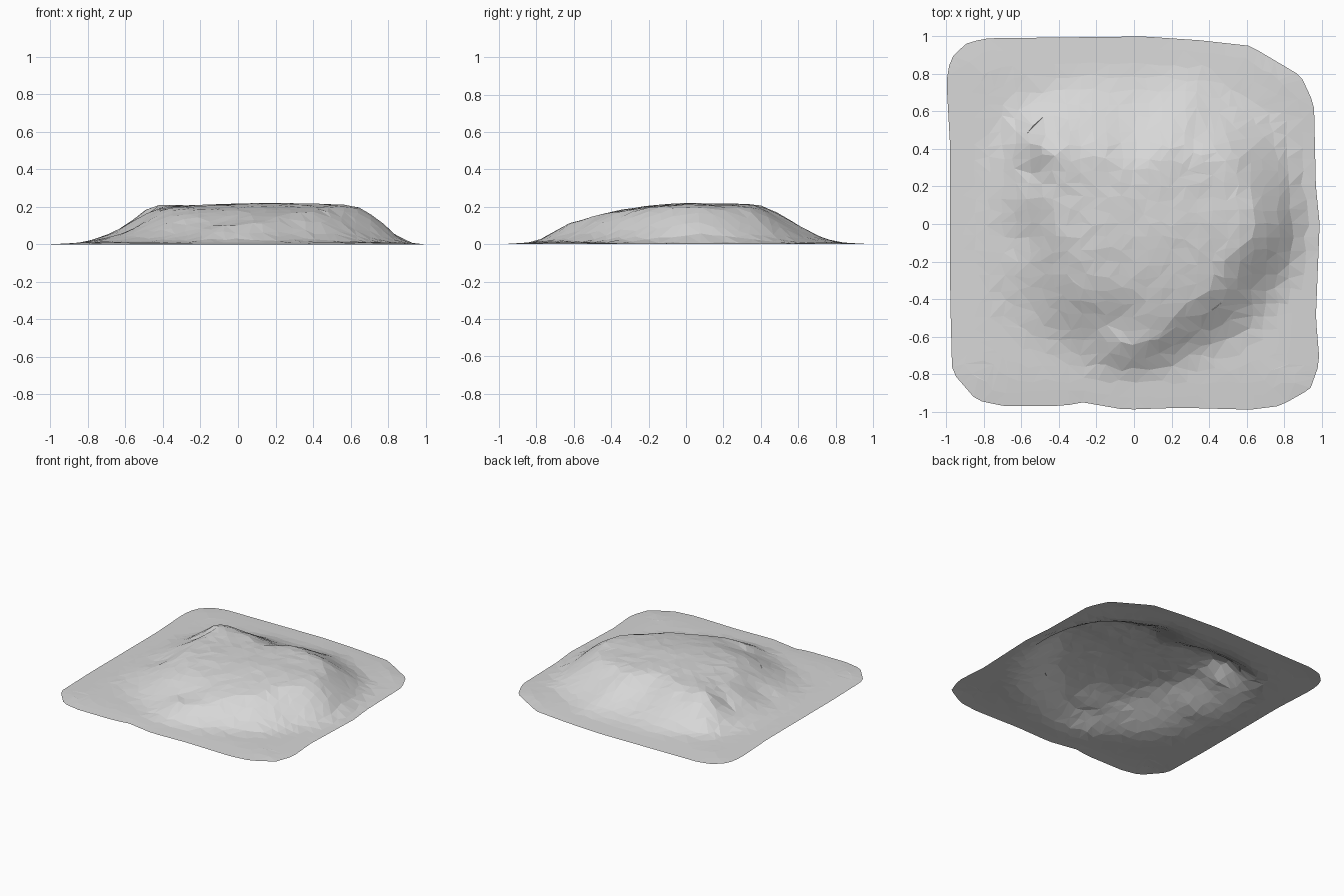
import bpy, bmesh, math, random
from mathutils import Vector
from mathutils.geometry import intersect_line_line_2d

cube = bpy.data.objects.get("Cube")
if cube:
    bpy.data.objects.remove(cube)
random.seed(4)

# Irregular outer edge of the ground sheet
OUTLINE = [Vector(p) for p in (
    (-1, .76), (-.98, .88), (-.9, .96), (-.8, .99), (.05, 1), (.35, .98), (.62, .95),
    (.89, .79), (.96, .64), (.97, .2), (.99, 0), (.97, -.5), (.99, -.74), (.94, -.88),
    (.78, -.97), (.62, -.99), (.25, -.98), (-.05, -.99), (-.28, -.95), (-.37, -.97),
    (-.7, -.97), (-.84, -.94), (-.97, -.79), (-.98, -.4), (-.98, .4))]

# Mound radii every 30 degrees from +x: start of the slope, and its foot
CREST = (.6, .55, .4, .22, .38, .42, .35, .3, .4, .63, .5, .5)
FOOT = (.98, .98, .93, .85, .9, .92, .88, .9, .87, .86, .85, .9)

# Bumps and hollows: x, y, width, height
BUMPS = ((-.47, .44, .16, .085), (-.53, .28, .08, -.03), (-.58, -.07, .12, -.03),
         (-.1, -.53, .12, -.03), (-.1, -.68, .1, .015), (.55, .02, .14, .008))
CELLS = 28


def smooth(t):
    t = min(max(t, 0), 1)
    return t * t * (3 - 2 * t)


def around(table, angle):
    t = angle / math.tau * len(table)
    i = math.floor(t)
    n = len(table)
    f = smooth(t - i)
    return table[i % n] * (1 - f) + table[(i + 1) % n] * f


def edge_distance(direction):
    far = direction * 3
    for a, b in zip(OUTLINE, OUTLINE[1:] + OUTLINE[:1]):
        hit = intersect_line_line_2d(Vector((0, 0)), far, a, b)
        if hit:
            return hit.length
    return 1


def height(x, y):
    r, a = math.hypot(x, y), math.atan2(y, x)
    crest, foot = around(CREST, a), around(FOOT, a)
    slope = smooth((foot - r) / (foot - crest))
    bend = .23 if y < .05 else .06
    z = (.208 - bend * (y - .05) ** 2 - .08 * (x - .15) ** 2) * slope
    for bx, by, w, h in BUMPS:
        z += h * math.exp(-((x - bx) ** 2 + (y - by) ** 2) / (w * w))
    z += random.uniform(-.003, .003) * slope
    skirt = min((1 - max(abs(x), abs(y))) / .2, 1)
    return (max(z, 0) + .01) * skirt


# Ground sheet: a jittered grid stretched to the outline
bm = bmesh.new()
rows = []
for j in range(CELLS + 1):
    row = []
    for i in range(CELLS + 1):
        inner = 0 < i < CELLS and 0 < j < CELLS
        jit = .22 if inner else 0
        p = Vector((i + random.uniform(-jit, jit), j + random.uniform(-jit, jit)))
        p = p * (2 / CELLS) - Vector((1, 1))
        m = max(abs(p.x), abs(p.y))
        if m > 1e-6:
            d = p.normalized()
            p = d * (edge_distance(d) * m)
        row.append(bm.verts.new((p.x, p.y, height(p.x, p.y) if inner else 0)))
    rows.append(row)
for j in range(CELLS):
    for i in range(CELLS):
        a, b = rows[j][i], rows[j][i + 1]
        c, d = rows[j + 1][i + 1], rows[j + 1][i]
        tris = ((a, b, c), (a, c, d)) if random.random() < .5 else ((a, b, d), (b, c, d))
        for tri in tris:
            bm.faces.new(tri)

mesh = bpy.data.meshes.new("rock_mound")
bm.to_mesh(mesh)
bm.free()
mound = bpy.data.objects.new("rock_mound", mesh)
bpy.context.collection.objects.link(mound)

# Plain grey stone
grey = bpy.data.materials.new("stone_grey")
grey.use_nodes = True
colour = (.68, .68, .68, 1)
grey.diffuse_color = colour
grey.node_tree.nodes["Principled BSDF"].inputs["Base Color"].default_value = colour
mesh.materials.append(grey)
